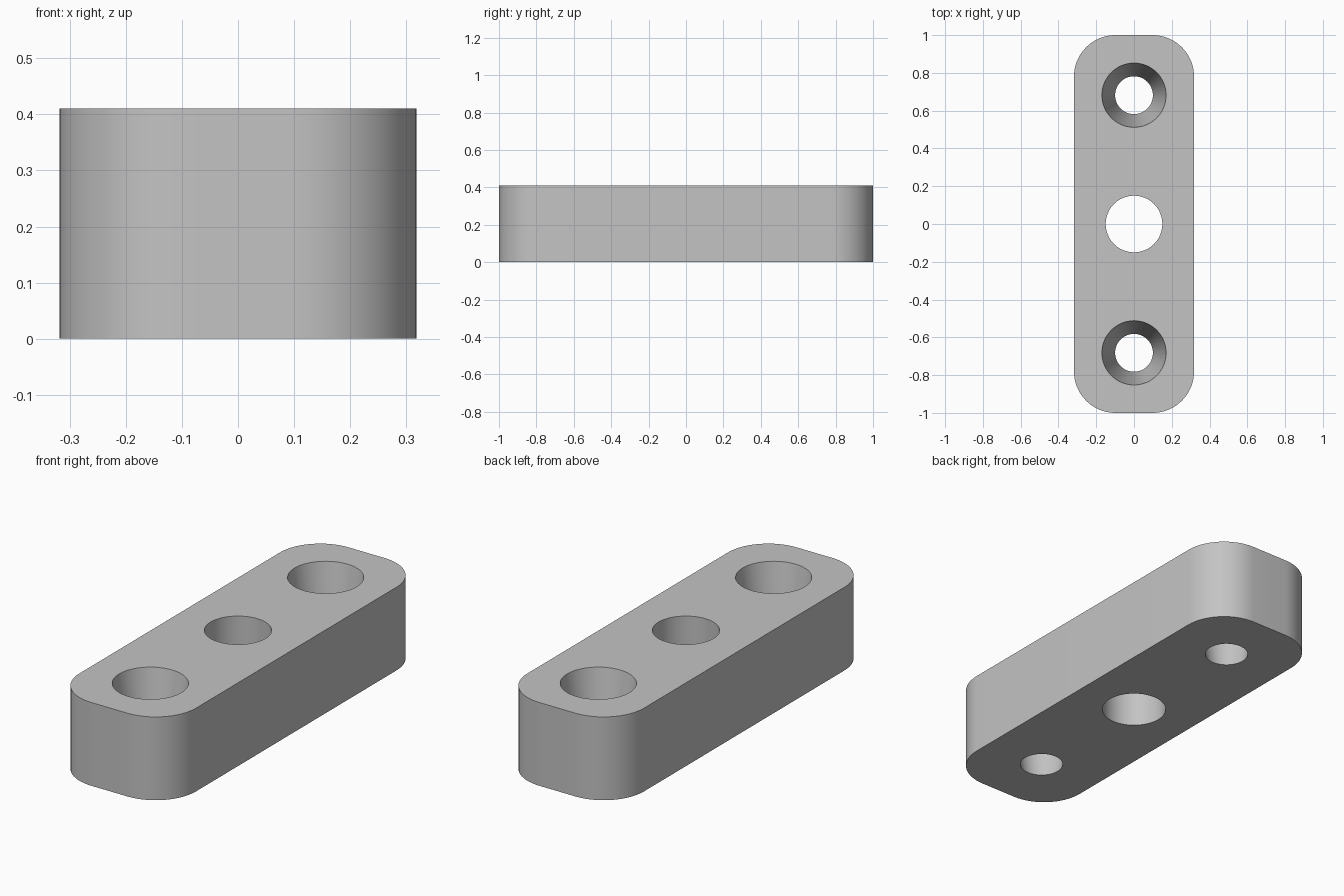
import bpy
import bmesh
from math import cos, sin, pi, radians

cube = bpy.data.objects.get("Cube")
if cube:
    bpy.data.objects.remove(cube, do_unlink=True)

HALF_W, HALF_L, HEIGHT, CORNER = 0.318, 1.0, 0.41, 0.22
SCREW_Y, SCREW_TOP, SCREW_BOTTOM, BORE = 0.682, 0.17, 0.10, 0.15
CORNER_STEPS, HOLE_STEPS = 16, 64


def rounded_outline():
    """Rectangle with four rounded corners, counter-clockwise."""
    points = []
    for quarter, (sx, sy) in enumerate([(1, 1), (-1, 1), (-1, -1), (1, -1)]):
        for i in range(CORNER_STEPS + 1):
            a = (quarter + i / CORNER_STEPS) * pi / 2
            points.append((sx * (HALF_W - CORNER) + CORNER * cos(a),
                           sy * (HALF_L - CORNER) + CORNER * sin(a)))
    return points


def circle(y, radius):
    angles = [2 * pi * i / HOLE_STEPS for i in range(HOLE_STEPS)]
    return [(radius * cos(a), y + radius * sin(a)) for a in angles]


def add_loop(bm, points, z):
    verts = [bm.verts.new((x, y, z)) for x, y in points]
    edges = [bm.edges.new((v, verts[i - 1])) for i, v in enumerate(verts)]
    return verts, edges


# Each wall is a pair of loops: bottom and top
outline = rounded_outline()
walls = [(outline, outline), (circle(0, BORE), circle(0, BORE))]
for side in (-1, 1):
    walls.append((circle(side * SCREW_Y, SCREW_BOTTOM),
                  circle(side * SCREW_Y, SCREW_TOP)))

bm = bmesh.new()
caps = ([], [])
for bottom, top in walls:
    low, low_edges = add_loop(bm, bottom, 0)
    high, high_edges = add_loop(bm, top, HEIGHT)
    caps[0].extend(low_edges)
    caps[1].extend(high_edges)
    for i in range(len(low)):
        bm.faces.new((low[i - 1], low[i], high[i], high[i - 1]))

# Flat top and bottom with the holes left open
for edges in caps:
    bmesh.ops.triangle_fill(bm, edges=edges, use_beauty=True,
                            use_dissolve=False, normal=(0, 0, 1))
bmesh.ops.recalc_face_normals(bm, faces=bm.faces[:])

mesh = bpy.data.meshes.new("mounting_block")
bm.to_mesh(mesh)
bm.free()
block = bpy.data.objects.new("mounting_block", mesh)
bpy.context.collection.objects.link(block)

# Single grey material
grey = bpy.data.materials.new("light_grey")
grey.use_nodes = True
colour = (0.55, 0.55, 0.55, 1)
grey.diffuse_color = colour
for node in grey.node_tree.nodes:
    if node.type == "BSDF_PRINCIPLED":
        node.inputs["Base Color"].default_value = colour
mesh.materials.append(grey)

# Smooth walls with crisp rims
bpy.ops.object.select_all(action="DESELECT")
block.select_set(True)
bpy.context.view_layer.objects.active = block
bpy.ops.object.shade_smooth_by_angle(angle=radians(30))
